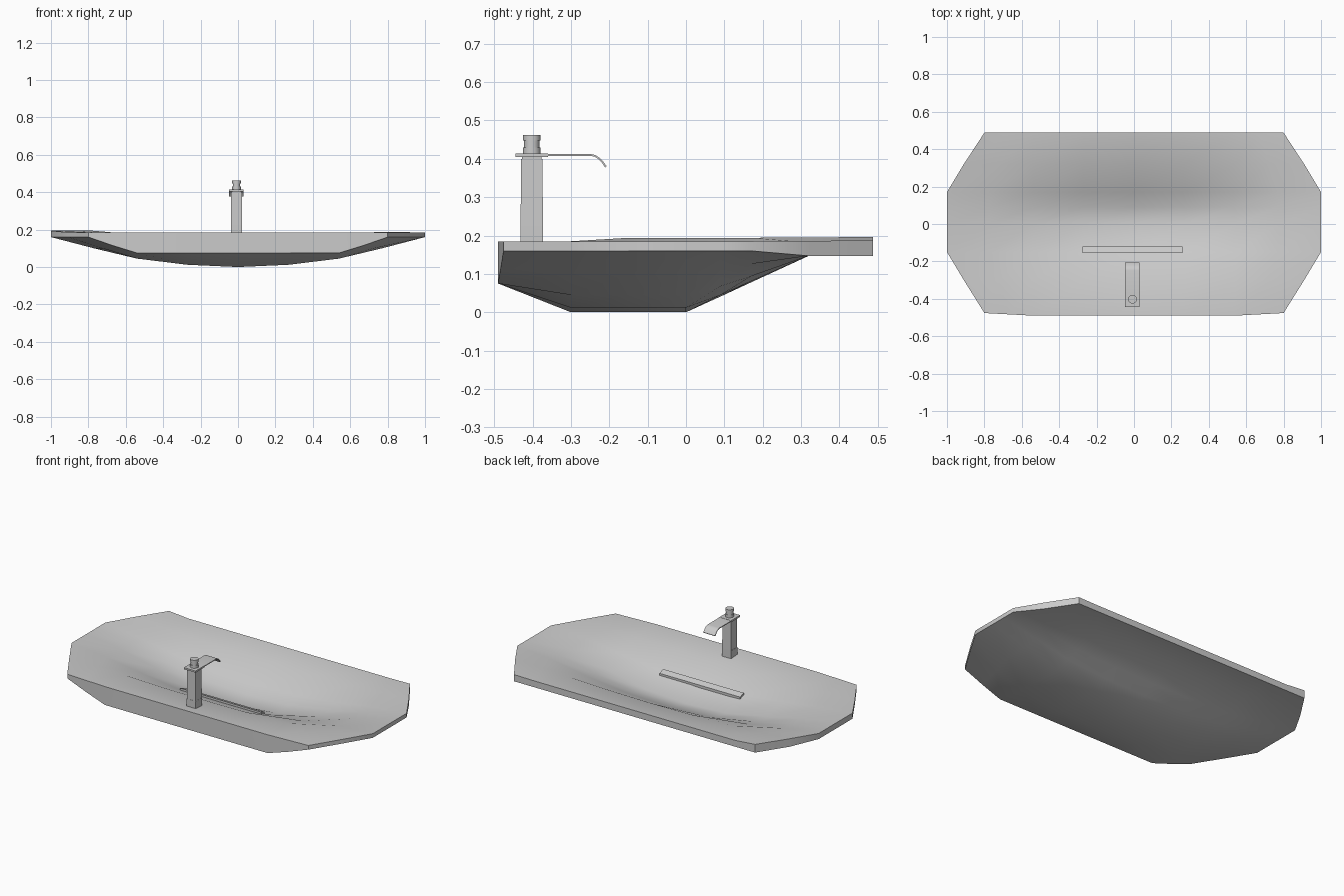
import bpy, bmesh, math

if "Cube" in bpy.data.objects:
    bpy.data.objects.remove(bpy.data.objects["Cube"])


def finish(name, bm, angle=30):
    bmesh.ops.recalc_face_normals(bm, faces=bm.faces)
    me = bpy.data.meshes.new(name)
    bm.to_mesh(me)
    bm.free()
    ob = bpy.data.objects.new(name, me)
    bpy.context.collection.objects.link(ob)
    bpy.ops.object.select_all(action='DESELECT')
    ob.select_set(True)
    bpy.context.view_layer.objects.active = ob
    bpy.ops.object.shade_smooth_by_angle(angle=math.radians(angle))
    return ob


def block(name, x0, x1, y0, y1, z0, z1, taper=1.0, shear=0.0):
    bm = bmesh.new()
    bmesh.ops.create_cube(bm, size=1)
    for v in bm.verts:
        k = taper if v.co.z > 0 else 1.0
        v.co = ((x0 + x1) / 2 + v.co.x * k * (x1 - x0),
                (y0 + y1) / 2 + v.co.y * k * (y1 - y0),
                (z0 + z1) / 2 + v.co.z * (z1 - z0) + v.co.y * shear)
    return finish(name, bm)


def cylinder(name, x, y, z0, z1, r, segments=24):
    bm = bmesh.new()
    bmesh.ops.create_cone(bm, cap_ends=True, segments=segments, radius1=r, radius2=r, depth=z1 - z0)
    bmesh.ops.translate(bm, verts=bm.verts, vec=(x, y, (z0 + z1) / 2))
    return finish(name, bm)


# Basin: each row is y, half width, then underside and top heights
# at x = 0, 0.27, 0.54, three quarters out and the rim
rows = [
    (-.49, .80, (.075, .075, .075, .115, .16), (.185, .185, .185, .185, .185)),
    (-.30, .91, (.0, .012, .045, .10, .16), (.172, .174, .181, .185, .185)),
    (-.15, 1.0, (.0, .012, .045, .10, .16), (.104, .105, .138, .170, .185)),
    (.0, 1.0, (.0, .012, .045, .10, .16), (.040, .054, .106, .157, .185)),
    (.09, 1.0, (.041, .045, .068, .112, .16), (.058, .068, .110, .157, .185)),
    (.17, 1.0, (.078, .081, .094, .126, .16), (.088, .096, .126, .163, .185)),
    (.32, .91, (.147, .147, .147, .147, .147), (.163, .166, .174, .182, .186)),
    (.488, .80, (.147, .147, .147, .147, .147), (.185, .185, .185, .185, .187)),
]
bm = bmesh.new()
sheets = []
for side in (2, 3):
    grid = []
    for row in rows:
        line = []
        for i in range(-4, 5):
            a = abs(i)
            x = row[1] if a == 4 else (.54 + row[1]) / 2 if a == 3 else .27 * a
            y = row[0] + (max(a - 2, 0) * .007 if row[0] < -.4 else 0)
            z = row[side][a]
            if side == 3 and i == -4 and row[0] > -.2:
                z += .009      # slightly raised left rim
            line.append(bm.verts.new((math.copysign(x, i), y, z)))
        grid.append(line)
    for r in range(len(grid) - 1):
        for c in range(8):
            bm.faces.new((grid[r][c], grid[r][c + 1], grid[r + 1][c + 1], grid[r + 1][c]))
    sheets.append(grid)


def rim(g):
    return g[0] + [l[-1] for l in g[1:-1]] + g[-1][::-1] + [l[0] for l in g[-2:0:-1]]


low, high = rim(sheets[0]), rim(sheets[1])
for i in range(len(low)):
    j = (i + 1) % len(low)
    bm.faces.new((low[i], low[j], high[j], high[i]))
finish("basin", bm, 50)

# Drain cover slat, tilted with the bowl
block("drain_cover", -.275, .26, -.155, -.12, .092, .113, shear=-.012)

# Faucet body
block("faucet_base", -.038, .022, -.432, -.373, .175, .225)
block("faucet_column", -.037, .021, -.431, -.373, .225, .40, .97)
block("faucet_neck", -.033, .017, -.427, -.377, .398, .408)

# Faucet plate and knob
block("faucet_plate", -.048, .030, -.445, -.36, .404, .414)
cylinder("knob_base", -.008, -.402, .412, .43, .023)
cylinder("knob_waist", -.008, -.402, .43, .447, .020)
cylinder("knob_top", -.008, -.402, .447, .462, .023)

# Spout: thin sheet that bends down at its end
path = [(-.37, .410), (-.25, .410), (-.237, .408), (-.226, .401), (-.216, .391), (-.207, .379)]
bm = bmesh.new()
rings = []
for k, (y, z) in enumerate(path):
    t = .0025 if k < 2 else .002
    b = y - t * k / 3
    rings.append([bm.verts.new(p) for p in
                  ((-.048, y, z + t), (.030, y, z + t), (.030, b, z - t), (-.048, b, z - t))])
for a, b in zip(rings, rings[1:]):
    for i in range(4):
        j = (i + 1) % 4
        bm.faces.new((a[i], a[j], b[j], b[i]))
bm.faces.new(rings[0])
bm.faces.new(rings[-1])
finish("spout", bm)
